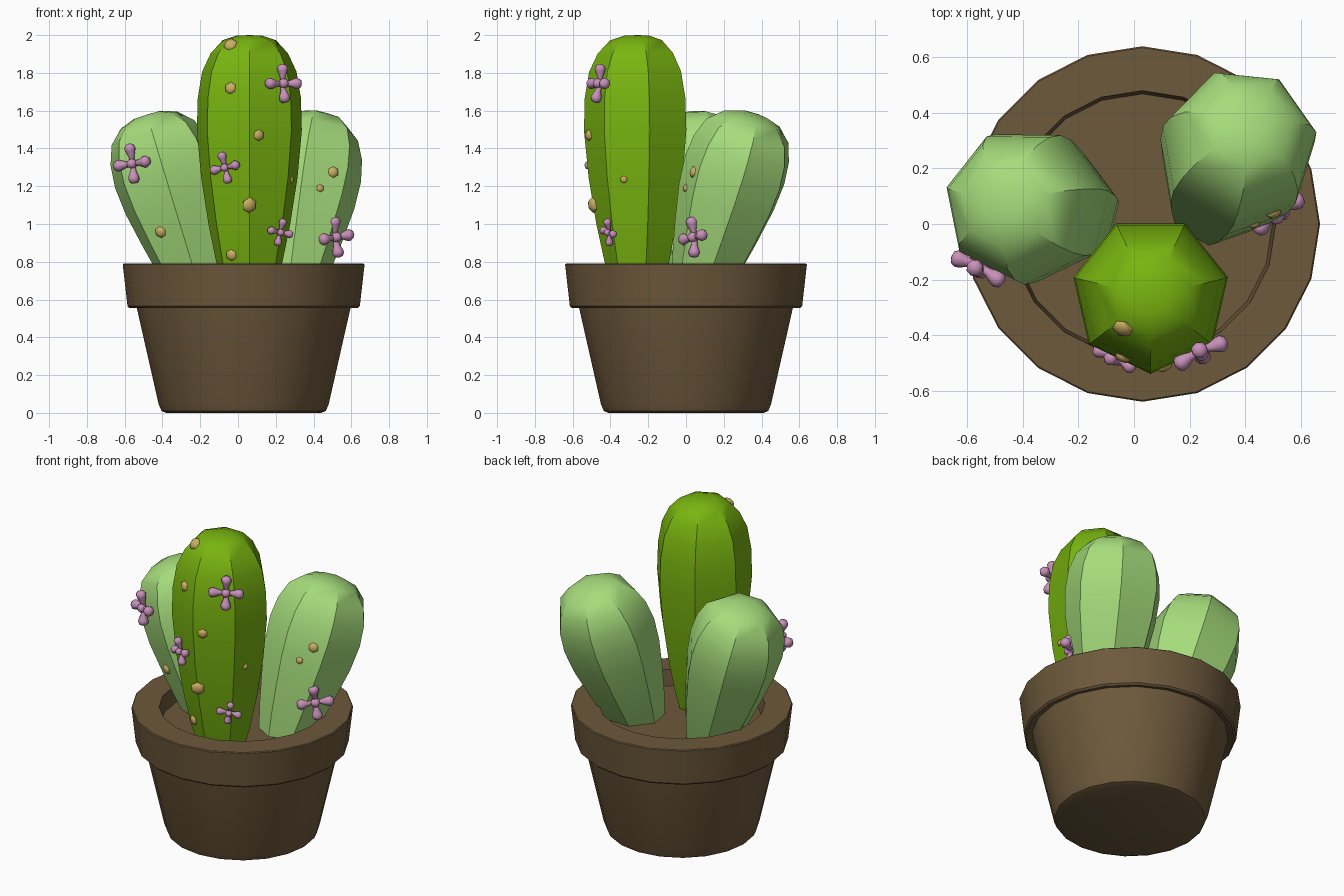
import bpy, bmesh
from math import sin, cos, pi, radians
from mathutils import Vector, Matrix
from mathutils.bvhtree import BVHTree

if "Cube" in bpy.data.objects:
    bpy.data.objects.remove(bpy.data.objects["Cube"])


def material(name, rgb):
    m = bpy.data.materials.new(name)
    m.diffuse_color = (*rgb, 1)
    m.use_nodes = True
    m.node_tree.nodes["Principled BSDF"].inputs["Base Color"].default_value = m.diffuse_color
    return m


BROWN = material("terracotta_brown", (0.155, 0.10, 0.045))
GREEN = material("deep_green", (0.19, 0.46, 0.005))
LIGHT = material("light_green", (0.38, 0.72, 0.20))
PINK = material("pink", (0.58, 0.28, 0.49))
TAN = material("tan", (0.60, 0.43, 0.12))


def lathe(bm, profile, sides, mat=Matrix(), offset=0.0):
    """Spin (radius, z) points about z; radius 0 makes a pole."""
    rings = []
    for r, z in profile:
        n = 1 if r == 0 else sides
        rings.append([bm.verts.new(mat @ Vector((
            r * cos(offset + 2 * pi * i / sides),
            r * sin(offset + 2 * pi * i / sides), z))) for i in range(n)])
    for a, b in zip(rings, rings[1:]):
        for i in range(sides):
            j = (i + 1) % sides
            quad = [a[i % len(a)], a[j % len(a)], b[j % len(b)], b[i % len(b)]]
            bm.faces.new(list(dict.fromkeys(quad)))


def finish(bm, name, mat, angle=30):
    bmesh.ops.recalc_face_normals(bm, faces=bm.faces)
    me = bpy.data.meshes.new(name)
    bm.to_mesh(me)
    bm.free()
    ob = bpy.data.objects.new(name, me)
    bpy.context.collection.objects.link(ob)
    me.materials.append(mat)
    bpy.ops.object.select_all(action='DESELECT')
    ob.select_set(True)
    bpy.context.view_layer.objects.active = ob
    bpy.ops.object.shade_smooth_by_angle(angle=radians(angle))
    return ob


# Pot with overhanging rim, and soil
centre = Matrix.Translation((0.03, 0, 0))
bm = bmesh.new()
lathe(bm, [(0, 0), (0.41, 0), (0.435, 0.01), (0.45, 0.045), (0.568, 0.565),
           (0.605, 0.555), (0.615, 0.565), (0.64, 0.785), (0.635, 0.79),
           (0.48, 0.79), (0.465, 0.66)], 20, centre)
finish(bm, "pot", BROWN)
bm = bmesh.new()
lathe(bm, [(0.472, 0.69), (0, 0.69)], 20, centre)
finish(bm, "soil", BROWN)

# Seven-sided cacti: radius and fraction of the length along the axis
MAIN = [(0, 0), (0.13, 0), (0.18, 0.13), (0.222, 0.275), (0.262, 0.455),
        (0.285, 0.635), (0.28, 0.76), (0.256, 0.86), (0.21, 0.93),
        (0.145, 0.98), (0.07, 0.998), (0, 1)]
SIDE = [(0, 0), (0.145, 0), (0.19, 0.16), (0.232, 0.34), (0.27, 0.53),
        (0.284, 0.68), (0.272, 0.80), (0.235, 0.90), (0.16, 0.97),
        (0.08, 0.997), (0, 1)]


def cactus(name, profile, base, apex, mat, offset):
    base, apex = Vector(base), Vector(apex)
    axis = apex - base
    tilt = Vector((0, 0, 1)).rotation_difference(axis).to_matrix().to_4x4()
    bm = bmesh.new()
    lathe(bm, [(r, t * axis.length) for r, t in profile], 7,
          Matrix.Translation(base) @ tilt, radians(offset))
    bmesh.ops.recalc_face_normals(bm, faces=bm.faces)
    tree = BVHTree.FromBMesh(bm)
    finish(bm, name, mat)
    return tree


main = cactus("main_cactus", MAIN, (0.06, -0.25, 0.62), (0.06, -0.258, 2.0), GREEN, -90)
left = cactus("left_cactus", SIDE, (-0.19, 0.045, 0.62), (-0.48, 0.075, 1.58), LIGHT, 12)
right = cactus("right_cactus", SIDE, (0.275, 0.06, 0.62), (0.42, 0.36, 1.58), LIGHT, 8)


def surface_frame(tree, x, z, azimuth=None):
    """Frame on the front of a cactus at (x, z), local z pointing outward."""
    loc, nor, _, _ = tree.ray_cast(Vector((x, -2, z)), Vector((0, 1, 0)))
    if loc is None:
        loc = tree.find_nearest(Vector((x, -0.1, z)))[0]
        nor = Vector((0, -1, 0))
    if azimuth is not None:
        nor = Vector((cos(radians(azimuth)), sin(radians(azimuth)), 0))
    return Matrix.Translation(loc) @ nor.to_track_quat('Z', 'Y').to_matrix().to_4x4()


# Flowers: four teardrop petals round a small centre
PETAL = [(0, 0), (0.13, 0.08), (0.15, 0.35), (0.27, 0.65), (0.29, 0.8),
         (0.2, 0.95), (0, 1)]
FLOWERS = [(main, 0.23, 1.74, 0.105, 0, None), (main, -0.06, 1.30, 0.087, 12, None),
           (main, 0.215, 0.96, 0.075, -10, None), (left, -0.55, 1.32, 0.108, 8, None),
           (right, 0.505, 0.93, 0.11, 8, -54)]
for n, (tree, x, z, size, roll, az) in enumerate(FLOWERS):
    frame = surface_frame(tree, x, z, az) @ Matrix.Translation((0, 0, 0.015))
    bm = bmesh.new()
    for k in range(4):
        lathe(bm, PETAL, 8, frame @ Matrix.Rotation(radians(roll + 90 * k), 4, 'Z')
              @ Matrix.Rotation(radians(82), 4, 'Y') @ Matrix.Scale(size, 4))
    bmesh.ops.create_uvsphere(bm, u_segments=8, v_segments=6, radius=size * 0.26,
                              matrix=frame @ Matrix.Translation((0, 0, 0.012)))
    finish(bm, f"flower_{n + 1}", PINK, 60)

# Spine buds: small flattened six-sided domes
BUDS = [(main, -0.04, 1.95, 0.038), (main, -0.04, 1.72, 0.033), (main, 0.11, 1.47, 0.031),
        (main, 0.06, 1.10, 0.042), (main, -0.035, 0.835, 0.032), (main, 0.283, 1.235, 0.02),
        (left, -0.41, 0.957, 0.032), (right, 0.505, 1.275, 0.031), (right, 0.435, 1.19, 0.022)]
for n, (tree, x, z, r) in enumerate(BUDS):
    bm = bmesh.new()
    bmesh.ops.create_uvsphere(bm, u_segments=6, v_segments=6, radius=r,
                              matrix=surface_frame(tree, x, z) @ Matrix.Diagonal((1, 1, 0.55, 1)))
    finish(bm, f"bud_{n + 1}", TAN, 40)
